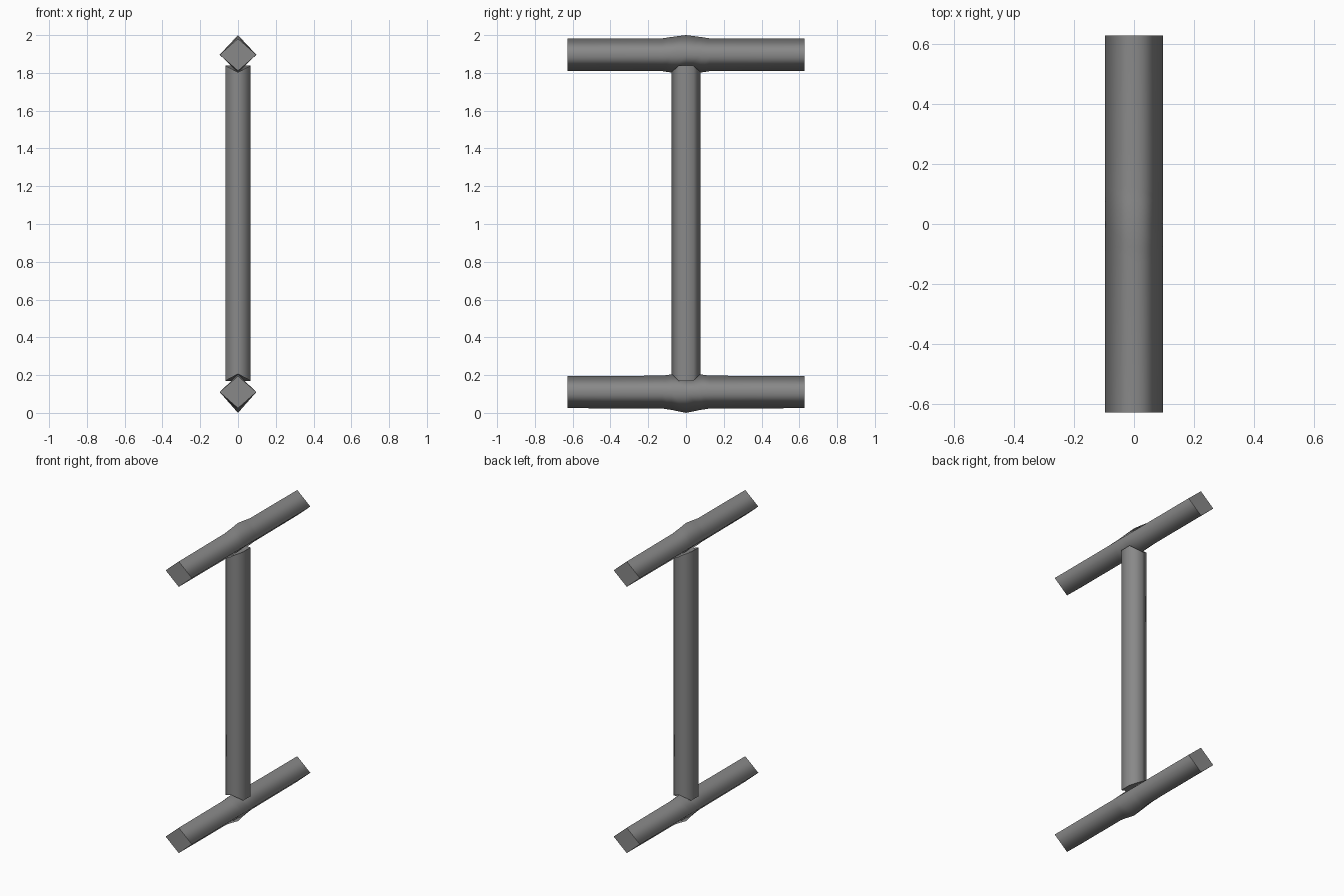
import bpy, bmesh
from math import sin, cos, pi

cube = bpy.data.objects.get("Cube")
if cube:
    bpy.data.objects.remove(cube, do_unlink=True)

grey = bpy.data.materials.new("Dark grey metal")
grey.use_nodes = True
colour = (0.25, 0.25, 0.25, 1)
grey.diffuse_color = colour
grey.node_tree.nodes["Principled BSDF"].inputs["Base Color"].default_value = colour


def loft(name, rings):
    """Skin closed rings of points, cap both ends, smooth all but the caps."""
    bm = bmesh.new()
    loops = [[bm.verts.new(p) for p in ring] for ring in rings]
    n = len(loops[0])
    for a, b in zip(loops, loops[1:]):
        for i in range(n):
            j = (i + 1) % n
            bm.faces.new((a[i], a[j], b[j], b[i])).smooth = True
    for loop in (loops[0], loops[-1]):
        cap = bm.faces.new(loop)
        for edge in cap.edges:
            edge.smooth = False
    bmesh.ops.recalc_face_normals(bm, faces=bm.faces)
    mesh = bpy.data.meshes.new(name)
    bm.to_mesh(mesh)
    bm.free()
    mesh.materials.append(grey)
    obj = bpy.data.objects.new(name, mesh)
    bpy.context.collection.objects.link(obj)


# Diamond-section crossbars, swelling where the post joins
def crossbar(name, z, out, peak):
    half = [(0.628, 0.085, 0.085), (0.125, 0.087, 0.087), (0.077, 0.094, 0.094)]
    stations = [(-y, o, i) for y, o, i in half] + [(0, peak, 0.08)]
    stations += half[::-1]
    loft(name, [[(0.097, y, z), (0, y, z + out * o),
                 (-0.097, y, z), (0, y, z - out * i)]
                for y, o, i in stations])


crossbar("top_crossbar", 1.896, 1, 0.104)
crossbar("bottom_crossbar", 0.11, -1, 0.11)


# Six-sided post whose ends slope down at the front and back corners
def post_ring(z, drop):
    ring = []
    for k in range(6):
        a = pi / 2 + k * pi / 3
        corner = k in (0, 3)
        ring.append((0.077 * cos(a), 0.077 * sin(a), z - (drop if corner else 0)))
    return ring


loft("post", [post_ring(0.17, -0.036), post_ring(1.839, 0.036)])
